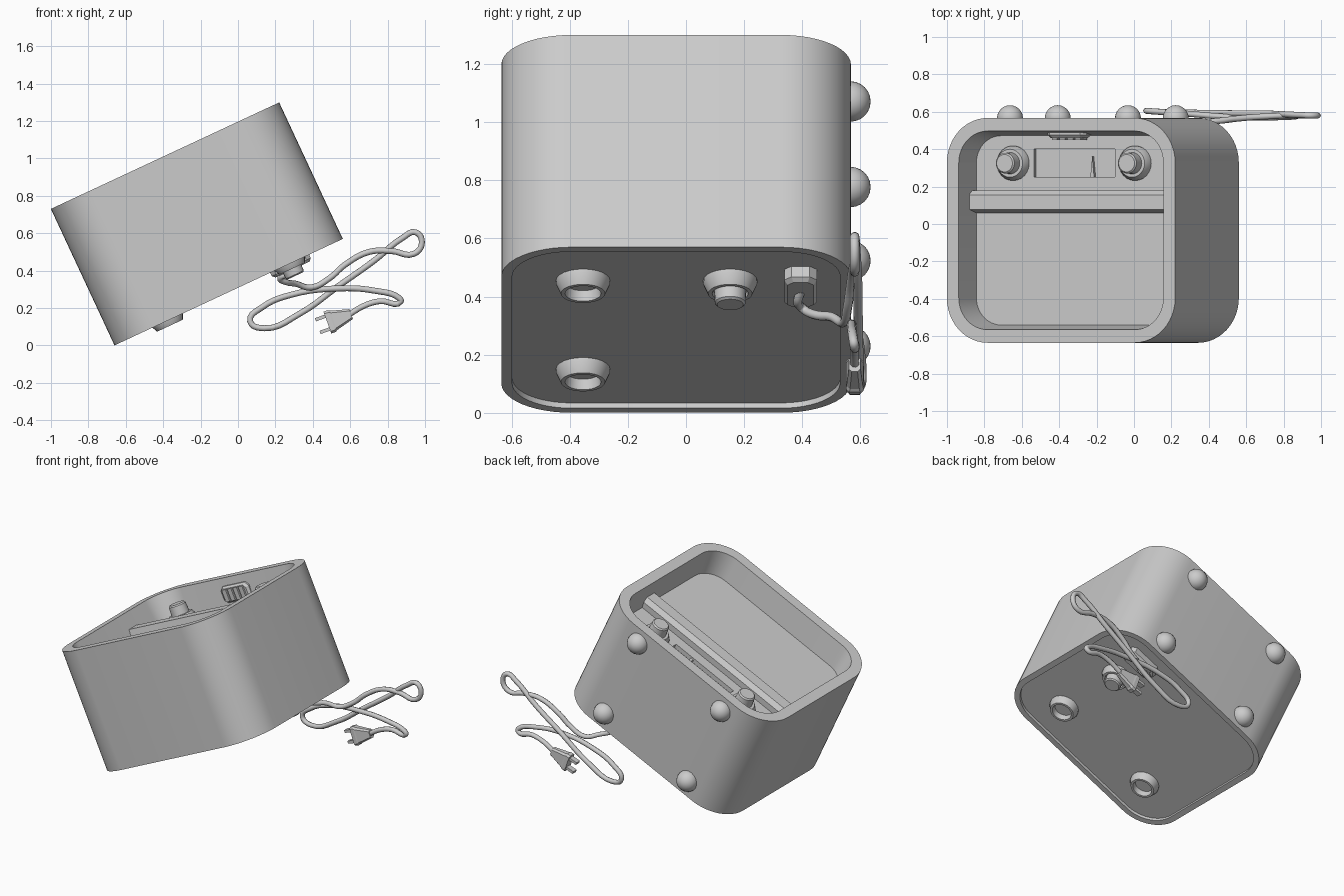
import bpy, bmesh, math
from mathutils import Matrix, Vector

if "Cube" in bpy.data.objects:
    bpy.data.objects.remove(bpy.data.objects["Cube"])

# Radio frame: local x = width, local y = towards the feet, local z = out of the front face
BODY = Matrix.Translation((-0.22, -0.034, 0.65)) @ Matrix.Rotation(math.radians(-25), 4, 'Y')
W, H, D = 0.6735, 0.601, 0.4025
FLOOR, BACK = D - 0.17, -D + 0.02


def rrect(hx, hy, r, z, seg=10):
    """Rounded rectangle ring; seg=1 gives chamfered corners, r=0 plain ones."""
    if r == 0:
        return [Vector((x * hx, y * hy, z)) for x, y in ((1, 1), (-1, 1), (-1, -1), (1, -1))]
    pts = []
    for k, (sx, sy) in enumerate(((1, 1), (-1, 1), (-1, -1), (1, -1))):
        for i in range(seg + 1):
            a = math.pi / 2 * (k + i / seg)
            pts.append(Vector((sx * (hx - r) + r * math.cos(a), sy * (hy - r) + r * math.sin(a), z)))
    return pts


def circle(r, z, n=24):
    return [Vector((r * math.cos(2 * math.pi * i / n), r * math.sin(2 * math.pi * i / n), z)) for i in range(n)]


def smooth(ob):
    bpy.ops.object.select_all(action='DESELECT')
    ob.select_set(True)
    bpy.context.view_layer.objects.active = ob
    bpy.ops.object.shade_smooth_by_angle(angle=math.radians(32))


def loft(name, rings, matrix, shade=True):
    """Skin a stack of rings and cap both ends."""
    bm = bmesh.new()
    vs = [[bm.verts.new(p) for p in ring] for ring in rings]
    n = len(vs[0])
    for a, b in zip(vs, vs[1:]):
        for i in range(n):
            bm.faces.new((a[i], a[(i + 1) % n], b[(i + 1) % n], b[i]))
    bm.faces.new(vs[0][::-1])
    bm.faces.new(vs[-1])
    bmesh.ops.recalc_face_normals(bm, faces=bm.faces)
    me = bpy.data.meshes.new(name)
    bm.to_mesh(me)
    bm.free()
    ob = bpy.data.objects.new(name, me)
    bpy.context.collection.objects.link(ob)
    ob.matrix_world = matrix
    if shade:
        smooth(ob)
    return ob


def box(name, hx, hy, z0, z1, matrix):
    return loft(name, [rrect(hx, hy, 0, z0), rrect(hx, hy, 0, z1)], matrix, False)


def at(x, y, z, rot=0):
    return BODY @ Matrix.Translation((x, y, z)) @ Matrix.Rotation(math.radians(rot), 4, 'X')


# Case: shallow recessed back, outer shell, deep tapered front pocket
steps = [(0.037, BACK), (0.037, -D), (0, -D), (0, D), (0.07, D), (0.095, FLOOR)]
case = loft("case", [rrect(W - i, H - i, 0.24 - i, z, 12) for i, z in steps], BODY, False)

# Dial window cut into the pocket floor
cutter = box("dial_cutter", 0.24, 0.075, -0.03, 0.05, at(0, 0.359, FLOOR))
mod = case.modifiers.new("dial_window", 'BOOLEAN')
mod.object, mod.operation, mod.solver = cutter, 'DIFFERENCE', 'EXACT'
bpy.context.view_layer.objects.active = case
bpy.ops.object.modifier_apply(modifier=mod.name)
bpy.data.objects.remove(cutter)
smooth(case)

# Dial needle
loft("dial_needle", [[Vector((-0.011, -0.055, z)), Vector((0.011, -0.055, z)), Vector((0, 0.055, z))]
                     for z in (-0.032, -0.01)], at(0.1, 0.34, FLOOR), False)

# Divider bar across the pocket
bar = [(0.094, -0.01), (0.094, 0.005), (0.112, 0.07), (0.19, 0.07), (0.214, 0.04), (0.214, -0.01)]
loft("divider_bar", [[Vector((x, y, z)) for y, z in bar] for x in (-0.588, 0.588)], at(0, 0, FLOOR), False)

# Front knobs: flared collar with a small cylinder
for side, x in (("left", -0.36), ("right", 0.36)):
    loft(f"{side}_knob", [circle(0.093, -0.005), circle(0.093, 0.012), circle(0.075, 0.045), circle(0.058, 0.045),
                          circle(0.055, 0.105), circle(0.047, 0.113)], at(x, 0.359, FLOOR))

# Ribbed button on the pocket's inner wall
wall = at(0, 0.545, FLOOR + 0.065, 90)
loft("ribbed_button", [rrect(0.115, 0.055, 0.025, 0, 1), rrect(0.115, 0.055, 0.025, 0.035, 1),
                       rrect(0.1, 0.042, 0.02, 0.05, 1)], wall, False)
for i in range(4):
    box("button_rib", 0.016, 0.04, 0.04, 0.062, wall @ Matrix.Translation((-0.069 + 0.046 * i, 0, 0)))

# Hollow collars on the back, one of them with a knob
collar = [(0.093, -0.005), (0.093, 0.012), (0.076, 0.05), (0.062, 0.05)]
for x in (-0.36, 0.36):
    loft("back_collar", [circle(r, z) for r, z in collar + [(0.058, 0.012)]], at(x, -0.32, BACK, 180))
loft("back_knob", [circle(r, z) for r, z in collar + [(0.06, 0.035), (0.055, 0.035), (0.053, 0.085), (0.045, 0.092)]],
     at(0.36, 0.186, BACK, 180))

# Chamfered cord socket
loft("cord_socket", [rrect(0.115, 0.056, 0.025, -0.005, 1), rrect(0.115, 0.056, 0.025, 0.04, 1),
                     rrect(0.1, 0.045, 0.02, 0.055, 1)], at(0.36, 0.428, BACK, 180), False)

# Round feet
for x in (-0.348, 0.348):
    for z in (-0.302, 0.302):
        bpy.ops.mesh.primitive_uv_sphere_add(segments=20, ring_count=12, radius=0.07)
        foot = bpy.context.object
        foot.name = "foot"
        foot.matrix_world = at(x, H - 0.002, z, 90)
        smooth(foot)

# Power cord
path = [(.295, .395, .42), (.27, .385, .385), (.225, .40, .36), (.26, .44, .338), (.31, .50, .33), (.39, .54, .31),
        (.49, .555, .36), (.57, .565, .43), (.70, .575, .50), (.82, .58, .505), (.94, .58, .49), (.983, .58, .55),
        (.95, .58, .605), (.88, .583, .575), (.73, .59, .455), (.54, .592, .32), (.33, .595, .17), (.14, .60, .092),
        (.065, .605, .13), (.13, .60, .205), (.28, .59, .27), (.54, .57, .305), (.73, .57, .293), (.86, .575, .255),
        (.87, .578, .235), (.76, .58, .237), (.68, .58, .215), (.585, .58, .16)]
cu = bpy.data.curves.new("power_cord", 'CURVE')
cu.dimensions = '3D'
cu.bevel_depth, cu.bevel_resolution, cu.resolution_u = 0.016, 2, 5
cu.use_fill_caps = True
sp = cu.splines.new('BEZIER')
sp.bezier_points.add(len(path) - 1)
for bp, p in zip(sp.bezier_points, path):
    bp.co = p
    bp.handle_left_type = bp.handle_right_type = 'AUTO'
bpy.context.collection.objects.link(bpy.data.objects.new("power_cord", cu))

# Plug with two flat prongs
PLUG = Matrix.Translation((0.605, 0.58, 0.168)) @ Matrix.Rotation(math.atan2(-0.94, -0.34), 4, 'Y')
loft("plug", [rrect(0.028, 0.02, 0.01, 0, 1), rrect(0.055, 0.028, 0.012, 0.1, 1),
              rrect(0.062, 0.03, 0.012, 0.11, 1), rrect(0.062, 0.03, 0.012, 0.135, 1)], PLUG, False)
for x in (-0.036, 0.036):
    box("plug_prong", 0.009, 0.018, 0.13, 0.19, PLUG @ Matrix.Translation((x, 0, 0)))
